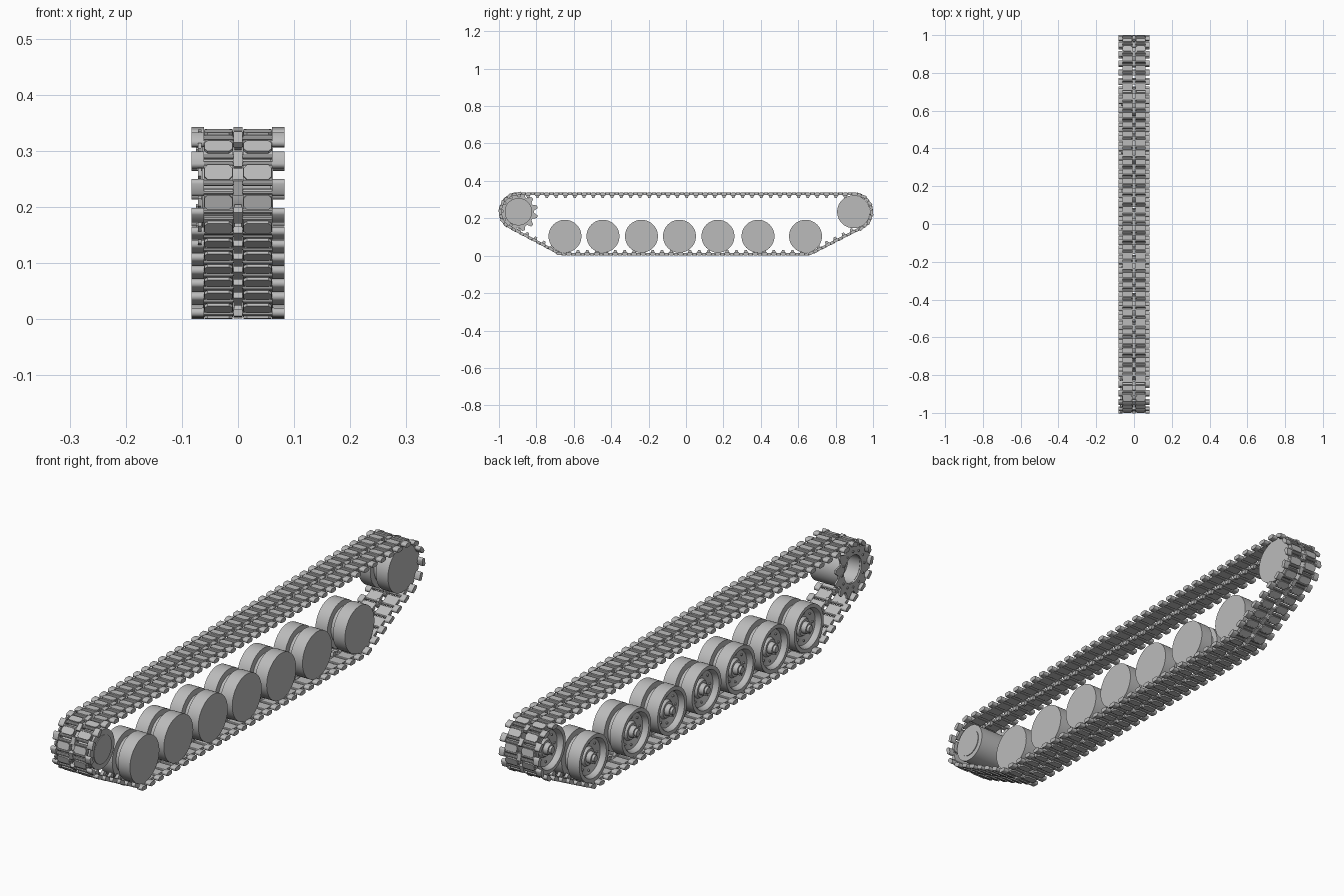
import bpy, bmesh, math
from mathutils import Matrix, Vector

cube = bpy.data.objects.get("Cube")
if cube:
    bpy.data.objects.remove(cube, do_unlink=True)

# One bare metal colour
metal = bpy.data.materials.new("grey_metal")
metal.use_nodes = True
grey = (0.5, 0.5, 0.5, 1)
metal.diffuse_color = grey
metal.node_tree.nodes["Principled BSDF"].inputs["Base Color"].default_value = grey


def finish(bm, name):
    bmesh.ops.recalc_face_normals(bm, faces=bm.faces)
    mesh = bpy.data.meshes.new(name)
    bm.to_mesh(mesh)
    bm.free()
    mesh.materials.append(metal)
    mesh.shade_smooth()
    mesh.set_sharp_from_angle(angle=math.radians(35))
    return mesh


def place(name, mesh, matrix):
    ob = bpy.data.objects.new(name, mesh)
    ob.matrix_world = matrix
    bpy.context.collection.objects.link(ob)
    return ob


def prism(bm, outline, axis, lo, hi, top=1.0):
    """Extrude a 2D outline along x or z, scaling the far end by top."""
    rings = []
    for h, s in ((lo, 1.0), (hi, top)):
        pts = [(h, u * s, v * s) if axis == "x" else (u, v, h) for u, v in outline]
        rings.append([bm.verts.new(p) for p in pts])
    n = len(outline)
    for i in range(n):
        j = (i + 1) % n
        bm.faces.new((rings[0][i], rings[0][j], rings[1][j], rings[1][i]))
    bm.faces.new(rings[0])
    bm.faces.new(rings[1])


def rect(u0, u1, v0, v1, cut=0.0):
    if not cut:
        return [(u0, v0), (u1, v0), (u1, v1), (u0, v1)]
    return [(u0 + cut, v0), (u1 - cut, v0), (u1, v0 + cut), (u1, v1 - cut),
            (u1 - cut, v1), (u0 + cut, v1), (u0, v1 - cut), (u0, v0 + cut)]


def circle(u, v, r, n):
    return [(u + r * math.cos(math.tau * k / n), v + r * math.sin(math.tau * k / n)) for k in range(n)]


def lathe(bm, profile, steps, closed=False, phase=0.0):
    """Spin an (x, radius) profile around the x axis."""
    rings = []
    for x, r in profile:
        if r == 0:
            rings.append([bm.verts.new((x, 0, 0))] * steps)
            continue
        angles = [math.tau * k / steps + phase for k in range(steps)]
        rings.append([bm.verts.new((x, r * math.cos(a), r * math.sin(a))) for a in angles])
    pairs = list(zip(rings, rings[1:] + rings[:1])) if closed else list(zip(rings, rings[1:]))
    for a, b in pairs:
        for k in range(steps):
            j = (k + 1) % steps
            bm.faces.new(list(dict.fromkeys((a[k], a[j], b[j], b[k]))))
    return rings


# Double road wheel: flat on one side, dished with a hub on the other
bm = bmesh.new()
lathe(bm, [(0.062, 0), (0.062, 0.088), (0.012, 0.088), (0.010, 0.068), (-0.010, 0.068),
           (-0.012, 0.088), (-0.062, 0.088), (-0.062, 0.074), (-0.056, 0.070),
           (-0.042, 0.066), (-0.034, 0.036), (-0.044, 0.030), (-0.044, 0.022),
           (-0.062, 0.020), (-0.062, 0.014), (-0.070, 0.012), (-0.070, 0)], 48)
for u, v in circle(0, 0, 0.052, 8):
    prism(bm, circle(u, v, 0.004, 6), "x", -0.043, -0.036)
wheel = finish(bm, "road_wheel")

AXLE_Z, END_Z, END_Y = 0.104, 0.235, 0.896
road_y = [-0.647, -0.444, -0.238, -0.035, 0.171, 0.385, 0.639]
for i, y in enumerate(road_y):
    place(f"road_wheel_{i + 1}", wheel, Matrix.Translation((0, y, AXLE_Z)))
place("idler_wheel", wheel, Matrix.Translation((0, END_Y, END_Z)))

# Drive sprocket: hollow drum and toothed ring
bm = bmesh.new()
lathe(bm, [(0.062, 0), (0.062, 0.053), (0.059, 0.053), (0.059, 0.073), (-0.064, 0.073),
           (-0.064, 0.052), (-0.015, 0.050), (-0.015, 0)], 48)
drum = finish(bm, "sprocket_drum")
bm = bmesh.new()
TEETH = 12
step = math.tau / (TEETH * 4)
ring = lathe(bm, [(-0.065, 0.052), (-0.065, 0.105), (-0.071, 0.105), (-0.071, 0.052)],
             TEETH * 4, True, step * 1.5)
for loop in ring[1:3]:
    for k, v in enumerate(loop):
        if k % 4 > 1:
            v.co.yz = v.co.yz * 0.8
for u, w in circle(0, 0, 0.067, TEETH):
    prism(bm, circle(u, w, 0.004, 6), "x", -0.075, -0.070)
teeth = finish(bm, "sprocket_teeth")
for name, mesh in (("sprocket_drum", drum), ("sprocket_teeth", teeth)):
    place(name, mesh, Matrix.Translation((0, -END_Y, END_Z)))

# Track link: local y runs along the track, local z points outward
R, LINKS = 0.094, 85
bm = bmesh.new()
for s in (-1, 1):
    x0, x1 = sorted((s * 0.009, s * 0.061))
    prism(bm, rect(-0.0175, 0.0175, -0.0055, 0.004), "x", x0, x1)
    prism(bm, rect(x0 + 0.001, x1 - 0.001, -0.0135, 0.0135, 0.006), "z", 0.003, 0.0095)
    for y in (-0.0175, 0.0175):
        prism(bm, circle(y, 0, 0.0058, 10), "x", x0, x1)
    # End connector: rounded block across the joint
    a, b = sorted((s * 0.061, s * 0.083))
    capsule = [(0.025 + 0.0075 * (1 if math.cos(t) > 0 else -1) + 0.008 * math.cos(t), 0.008 * math.sin(t))
               for t in [math.tau * (k + 0.5) / 16 for k in range(16)]]
    prism(bm, capsule, "x", a, b)
for y in (-0.0175, 0.0175):
    prism(bm, circle(y, 0, 0.0035, 8), "x", -0.064, 0.064)
# Centre connector with tapered guide tooth
prism(bm, rect(0.011, 0.039, -0.006, 0.007), "x", -0.008, 0.008)
prism(bm, [(0.014, -0.005), (0.036, -0.005), (0.031, -0.020), (0.019, -0.020)], "x", -0.006, 0.006)
link = finish(bm, "track_link")

# Track path: taut loop around sprocket, outer road wheels and idler
hubs = [Vector(p) for p in ((-END_Y, END_Z), (road_y[0], AXLE_Z), (road_y[-1], AXLE_Z), (END_Y, END_Z))]


def normal_angle(a, b):
    d = b - a
    return math.atan2(-d.x, d.y)


path = []
for i, c in enumerate(hubs):
    start = normal_angle(hubs[i - 1], c)
    sweep = (normal_angle(c, hubs[(i + 1) % 4]) - start) % math.tau
    for k in range(61):
        t = start + sweep * k / 60
        path.append(c + R * Vector((math.cos(t), math.sin(t))))
path.append(path[0].copy())
total = sum((b - a).length for a, b in zip(path, path[1:]))
pitch = total / LINKS


def sample(s):
    s %= total
    for a, b in zip(path, path[1:]):
        size = (b - a).length
        if s <= size and size > 0:
            return a + (b - a) * (s / size), (b - a) / size
        s -= size
    return path[0], (path[1] - path[0]).normalized()


for i in range(LINKS):
    p, d = sample(R * math.pi / 2 + (i + 0.5) * pitch)
    frame = Matrix(((1, 0, 0, 0), (0, -d.x, d.y, p.x), (0, -d.y, -d.x, p.y), (0, 0, 0, 1)))
    place(f"track_link_{i + 1}", link, frame)
